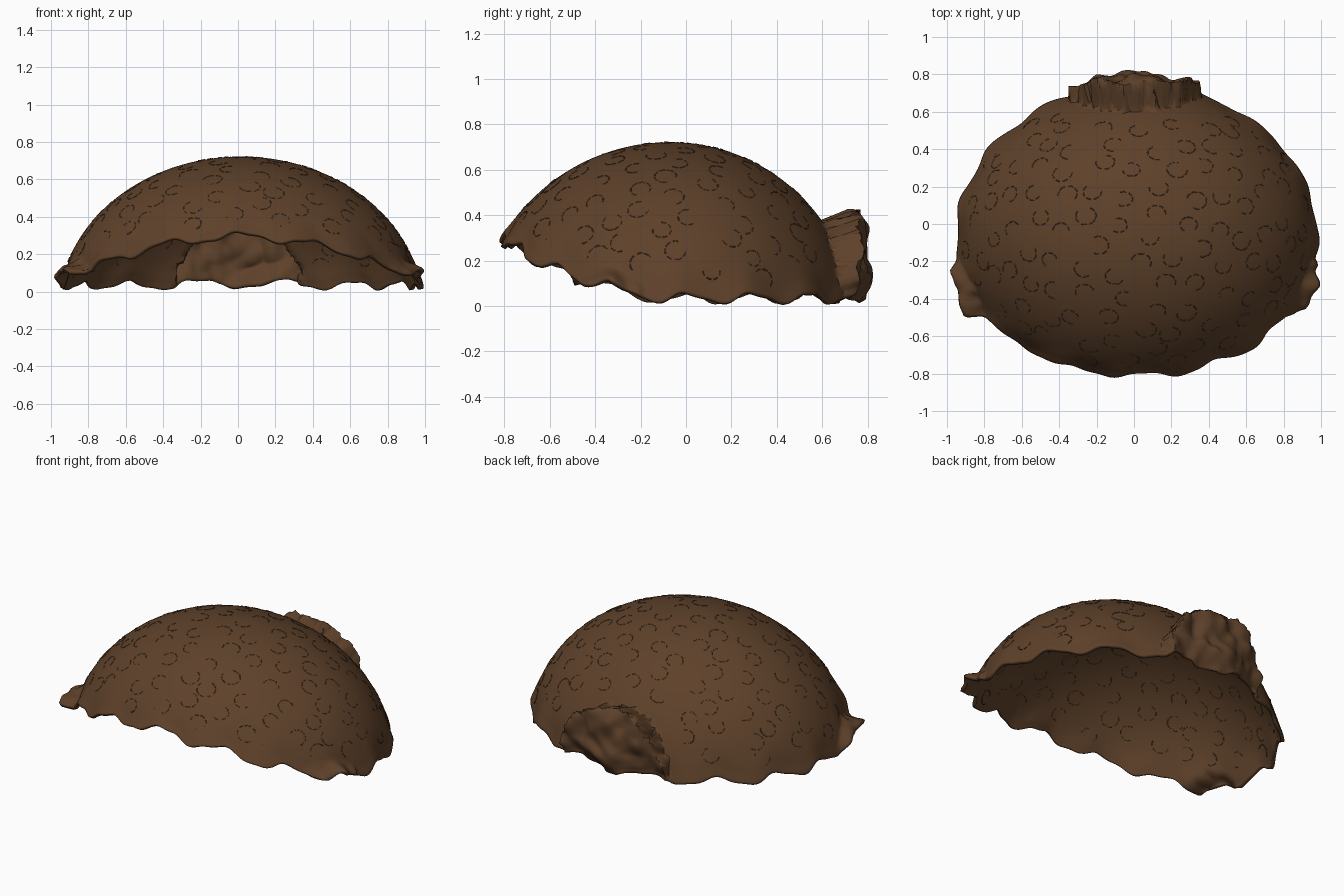
import bpy, bmesh, math, random
from mathutils import Vector, noise

random.seed(4)
if "Cube" in bpy.data.objects:
    bpy.data.objects.remove(bpy.data.objects["Cube"])

THICK = 0.022
SINK = 0.10      # depth of the dome's centre below the ground
HEIGHT = 0.822   # dome height above that centre
WIDTH = 0.975
COLS, ROWS = 320, 90

brown = bpy.data.materials.new("brown shell")
brown.use_nodes = True
brown.diffuse_color = (0.112, 0.053, 0.023, 1)
bsdf = brown.node_tree.nodes["Principled BSDF"]
bsdf.inputs["Base Color"].default_value = brown.diffuse_color
bsdf.inputs["Roughness"].default_value = 0.8


def radii(d):
    return Vector((WIDTH, 0.845 if d.y < 0 else 0.82, HEIGHT))


def on_dome(d):
    """Place a unit direction on the dome."""
    return d * radii(d) + Vector((0.015, -0.07, -SINK))


def dome_normal(d):
    r = radii(d)
    return Vector((d.x / r.x, d.y / r.y, d.z / r.z)).normalized()


def rim_height(a):
    """Rim is low at the back and sides and lifts towards the front."""
    lift = 0.265 * max(0, -math.sin(a)) ** 1.6
    return 0.036 + lift + 0.022 * math.sin(15 * a + math.sin(2 * a)) + 0.006 * math.sin(34 * a)


def step(lo, hi, v):
    t = min(1, max(0, (v - lo) / (hi - lo)))
    return t * t * (3 - 2 * t)


def stump_mask(p):
    """One inside the arched stump on the back, zero outside."""
    if p.y < 0:
        return 0
    wobble = 0.06 * noise.noise(p * 14) + 0.04 * noise.noise(p * 30)
    r = math.hypot(p.x / 0.36, max(0, p.z) / 0.37) + wobble
    return 1 - step(0.93, 1.0, r)


def side_mask(p):
    """One inside the low torn stump on either side."""
    wobble = 0.2 * noise.noise(p * 14)
    r = math.hypot((p.y + 0.36) / 0.19, (p.z - 0.04) / 0.13) + wobble
    return 1 - step(0.45, 1.0, r) if abs(p.x) > 0.6 else 0


def shell_point(a, t):
    phi = t * math.acos((rim_height(a) + SINK) / HEIGHT)
    d = Vector((math.sin(phi) * math.cos(a), math.sin(phi) * math.sin(a), math.cos(phi)))
    p, n = on_dome(d), dome_normal(d)
    out = Vector((math.cos(a), math.sin(a), 0))
    # gentle ripples and a lip around the rim
    ripple = 0.01 * math.sin(15 * a + 1.5) * step(0.82, 1, t)
    q = p + out * (ripple + 0.005 * step(0.94, 1, t))
    # lumpy stumps pushed out of the shell
    lumps = 0.04 * noise.noise(p * 9) + 0.02 * noise.noise(p * 17)
    back = stump_mask(p)
    if back:
        push = 0.08 + 0.085 * step(0.1, 0.36, p.z) - 0.055 * step(0.92, 1, t)
        q += n * back * (push + lumps)
    side = side_mask(p)
    if side:
        q += n * side * ((0.08 if p.x < 0 else 0.055) + lumps)
    return q


# Hollow dome with its stumps
bm = bmesh.new()
pole = bm.verts.new(on_dome(Vector((0, 0, 1))))
rings = []
for r in range(1, ROWS + 1):
    rings.append([bm.verts.new(shell_point(math.tau * c / COLS, r / ROWS)) for c in range(COLS)])
for c in range(COLS):
    e = (c + 1) % COLS
    bm.faces.new((pole, rings[0][c], rings[0][e]))
    for up, low in zip(rings, rings[1:]):
        bm.faces.new((up[c], low[c], low[e], up[e]))
mesh = bpy.data.meshes.new("dome_shell")
bm.to_mesh(mesh)
bm.free()
mesh.materials.append(brown)
shell = bpy.data.objects.new("dome_shell", mesh)
bpy.context.collection.objects.link(shell)
thick = shell.modifiers.new("thickness", "SOLIDIFY")
thick.thickness, thick.offset = THICK, -1
bpy.context.view_layer.objects.active = shell
shell.select_set(True)
bpy.ops.object.shade_smooth_by_angle(angle=math.radians(50))


# Broken ring ridges scattered over both faces of the shell
def ring_marks(name, inset):
    curve = bpy.data.curves.new(name, "CURVE")
    curve.dimensions = "3D"
    curve.bevel_depth = 0.003
    curve.bevel_resolution = 0
    curve.materials.append(brown)
    count = 160
    for i in range(count):
        z = 1 - 0.84 * (i + 0.5) / count
        a = i * math.pi * (3 - math.sqrt(5)) + random.uniform(-0.08, 0.08)
        s = math.sqrt(1 - z * z)
        d = Vector((s * math.cos(a), s * math.sin(a), z))
        p = on_dome(d)
        clear = p.z > rim_height(a) + 0.07 and side_mask(p) == 0
        if not clear or (p.y > 0 and math.hypot(p.x / 0.36, p.z / 0.37) < 1.2):
            continue
        u = d.orthogonal().normalized()
        v = d.cross(u)
        radius = random.uniform(0.045, 0.058)
        start = random.uniform(0, math.tau)
        for dash in range(random.randint(4, 6)):
            spl = curve.splines.new("POLY")
            spl.points.add(4)
            length = random.uniform(0.5, 0.75)
            for k, pt in enumerate(spl.points):
                b = start + dash * 0.85 + length * k / 4
                e = (d + radius * (math.cos(b) * u + math.sin(b) * v)).normalized()
                pt.co = (*(on_dome(e) - dome_normal(e) * inset), 1)
    obj = bpy.data.objects.new(name, curve)
    bpy.context.collection.objects.link(obj)


ring_marks("outer_ring_marks", 0)
ring_marks("inner_ring_marks", THICK)
